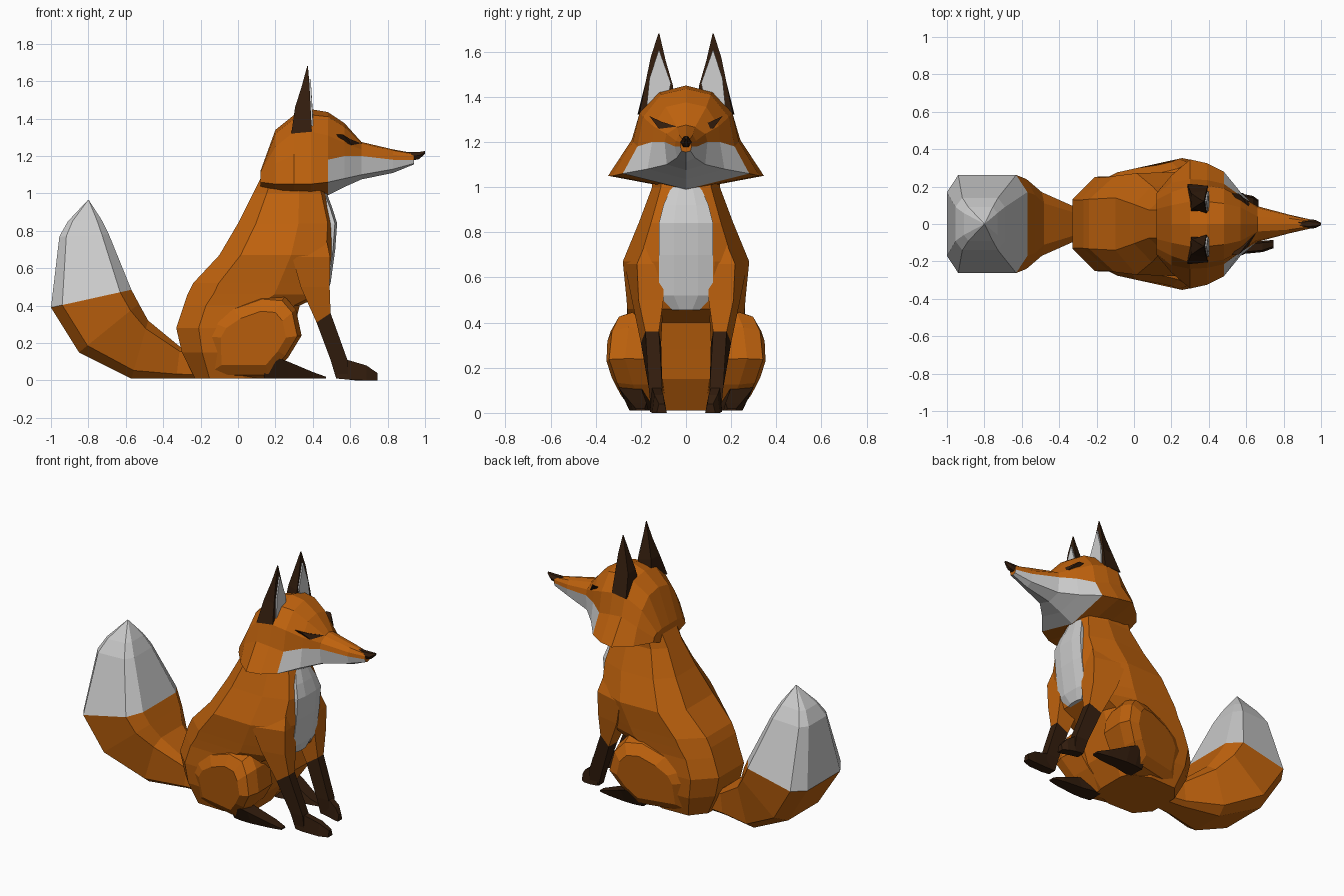
import bpy, bmesh
from math import sin, cos, pi
from mathutils import Vector


def material(name, rgb):
    m = bpy.data.materials.new(name)
    m.diffuse_color = (*rgb, 1)
    return m


ORANGE = material("orange_fur", (0.52, 0.122, 0.004))
DARK = material("dark_fur", (0.032, 0.012, 0.004))
WHITE = material("white_fur", (0.8, 0.8, 0.8))


def loft(name, rings, mats, pick=lambda i, j: 0):
    """Skin a list of equal-length point rings, cap both ends, flat shaded."""
    bm = bmesh.new()
    vs = [[bm.verts.new(p) for p in r] for r in rings]
    n = len(rings[0])
    for i in range(len(rings) - 1):
        for j in range(n):
            k = (j + 1) % n
            f = bm.faces.new((vs[i][j], vs[i][k], vs[i + 1][k], vs[i + 1][j]))
            f.material_index = pick(i, j)
    bm.faces.new(vs[0]).material_index = pick(0, 0)
    bm.faces.new(vs[-1]).material_index = pick(len(rings) - 2, 0)
    bmesh.ops.remove_doubles(bm, verts=bm.verts, dist=0.0005)
    bmesh.ops.recalc_face_normals(bm, faces=bm.faces)
    me = bpy.data.meshes.new(name)
    bm.to_mesh(me)
    bm.free()
    for m in mats:
        me.materials.append(m)
    ob = bpy.data.objects.new(name, me)
    bpy.context.collection.objects.link(ob)
    return ob


def pair(name, rings, mat):
    """Build a part on both sides of the y = 0 plane."""
    for side, s in (("left", 1), ("right", -1)):
        loft(f"{name}_{side}", [[(x, s * y, z) for x, y, z in r] for r in rings], [mat])


# Body: horizontal slices (z, back x, front x, half width)
slices = [(.01, -.23, .18, .20), (.15, -.30, .27, .25), (.28, -.33, .30, .26),
          (.40, -.29, .33, .255), (.46, -.27, .455, .26), (.52, -.24, .48, .265),
          (.67, -.10, .50, .28), (.84, .00, .505, .21), (1.0, .08, .465, .15),
          (1.11, .135, .42, .15)]
rings = []
for z, xb, xf, w in slices:
    d = xf - xb
    half = [(xf, .45 * w), (xf - .05 * d, .74 * w), (xf - .36 * d, w), (xb + .19 * d, .97 * w), (xb, .5 * w)]
    rings.append([(x, y, z) for x, y in half] + [(x, -y, z) for x, y in reversed(half)])
loft("body", rings, [ORANGE])

# White chest bib (z, front x, half width)
loft("chest_bib", [[(x - .06, w, z), (x - .012, w, z), (x, w * .45, z),
                    (x, -w * .45, z), (x - .012, -w, z), (x - .06, -w, z)]
                   for z, x, w in [(.455, .47, .06), (.52, .495, .12), (.70, .52, .12),
                                   (.84, .53, .12), (.92, .505, .10), (1.0, .475, .065)]], [WHITE])

# Head: half sections along x, from crown down to chin
head = [
    (.12, [(0, 1.12), (.08, 1.12), (.13, 1.11), (.16, 1.09), (.165, 1.06), (0, 1.00)]),
    (.20, [(0, 1.34), (.10, 1.32), (.17, 1.25), (.22, 1.16), (.26, 1.05), (0, .99)]),
    (.30, [(0, 1.42), (.12, 1.40), (.205, 1.33), (.24, 1.21), (.345, 1.05), (0, .985)]),
    (.39, [(0, 1.45), (.12, 1.42), (.205, 1.33), (.235, 1.20), (.325, 1.05), (0, .985)]),
    (.48, [(0, 1.435), (.11, 1.41), (.19, 1.31), (.215, 1.18), (.28, 1.06), (0, .99)]),
    (.57, [(0, 1.375), (.09, 1.355), (.145, 1.27), (.15, 1.20), (.17, 1.08), (0, 1.035)]),
    (.66, [(0, 1.275), (.04, 1.265), (.085, 1.235), (.095, 1.20), (.085, 1.10), (0, 1.075)]),
    (.83, [(0, 1.235), (.03, 1.23), (.045, 1.205), (.05, 1.18), (.04, 1.13), (0, 1.11)]),
    (.94, [(0, 1.215), (.015, 1.21), (.025, 1.20), (.025, 1.18), (.02, 1.16), (0, 1.155)])]
loft("head", [[(x, y, z) for y, z in h] + [(x, -y, z) for y, z in h[-2:0:-1]] for x, h in head],
     [ORANGE, WHITE], lambda i, j: int(i >= 4 and 3 <= j <= 6))

# Nose: hexagonal tapered tip (x, centre z, half width, half height)
loft("nose", [[(x, w * cos(a * pi / 3), c + h * sin(a * pi / 3)) for a in range(6)]
              for x, c, w, h in [(.88, 1.205, .018, .022), (.93, 1.198, .026, .026),
                                 (.97, 1.203, .022, .022), (1.0, 1.22, .006, .008)]], [DARK])

# Slanted eyes: thin slabs on the brow
eye = [(.652, .04, 1.268), (.595, .11, 1.29), (.555, .162, 1.315), (.605, .12, 1.258)]
pair("eye", [[(x - .03, y, z) for x, y, z in eye], [(x + .006, y, z) for x, y, z in eye]], DARK)

# Ears: dark shells with pale inner panels
pair("ear", [[(.395, .205, 1.33), (.395, .06, 1.39), (.30, .06, 1.36), (.285, .215, 1.32)],
             [(.388, .18, 1.46), (.388, .058, 1.45), (.31, .08, 1.46), (.305, .165, 1.46)],
             [(.382, .155, 1.58), (.382, .09, 1.56), (.34, .10, 1.57), (.34, .14, 1.57)],
             [(.374, .122, 1.68), (.374, .118, 1.68), (.37, .118, 1.68), (.37, .122, 1.68)]], DARK)
inner = [(.398, .175, 1.35), (.398, .08, 1.40), (.392, .067, 1.46), (.385, .12, 1.61), (.392, .162, 1.48)]
pair("inner_ear", [[(x - .01, y, z) for x, y, z in inner],
                   [(x + .004, y, z) for x, y, z in inner]], WHITE)


def zring(z, x0, x1, y0, y1, taper=0):
    return [(x0, y0, z), (x1, y0, z), (x1, y1 - taper, z), (x0, y1, z)]


def xring(x, z0, z1, y0, y1, t=.01):
    return [(x, y0, z0), (x, y1, z0), (x, y1 - t, z1), (x, y0 + abs(t), z1)]


# Front legs: orange shoulder and dark shin
elbow = [(.42, .11, .31), (.495, .12, .36), (.495, .18, .36), (.42, .20, .31)]
pair("shoulder", [zring(.82, .33, .46, .08, .19, .04), zring(.66, .29, .492, .10, .272, .055),
                  zring(.50, .335, .49, .10, .24, .03), elbow], ORANGE)
pair("front_shin", [elbow, zring(.11, .495, .585, .105, .165), zring(.01, .525, .59, .105, .155)], DARK)

# Front paws: the left one is drawn back
for side, s, tip in (("left", 1, .665), ("right", -1, .745)):
    m = .58 + (tip - .58) * .65
    loft(f"front_paw_{side}", [[(x, s * y, z) for x, y, z in r] for r in (
        xring(.53, .01, .10, .105, .16), xring(.585, .005, .11, .10, .16),
        xring(m, 0, .08, .09, .15), xring(tip, 0, .04, .085, .13))], [DARK])

# Haunches: side outline lofted outwards, shrunk to a rounded face, flared at the knee
outline = [(-.20, .01), (-.205, .24), (-.16, .32), (-.04, .40), (.13, .46), (.25, .45),
           (.31, .38), (.34, .24), (.27, .125), (.17, .01)]
rings = []
for y, k in [(.10, .97), (.225, 1), (.295, .9), (.32, .64)]:
    ring = []
    for px, pz in outline:
        dx, z = (px - .11) * k, .21 + (pz - .21) * k
        ring.append((.11 + dx, y + min(1, y * 4) * (.22 * dx - .32 * max(0, .2 - z) - .3 * max(0, z - .34)), z))
    rings.append(ring)
pair("haunch", rings, ORANGE)

# Hind feet, wider at the top than at the sole
pair("hind_foot", [xring(.14, .01, .05, .14, .24, -.02), xring(.20, .01, .125, .14, .25, -.055),
                   xring(.27, .01, .10, .155, .25, -.04), xring(.40, .01, .045, .165, .235, -.01),
                   xring(.47, .01, .02, .18, .22, -.003)], DARK)

# Tail: chamfered-square rings between a lower and an upper edge (x, z, x, z, half width)
shape = [(1, .65), (.72, 1), (-.72, 1), (-1, .65), (-1, -.65), (-.72, -1), (.72, -1), (1, -.65)]
rings = []
for x0, z0, x1, z1, w in [(-.18, .01, -.25, .16, .07), (-.33, .01, -.31, .18, .09),
                          (-.57, .01, -.48, .32, .17), (-.85, .15, -.53, .41, .24),
                          (-1.0, .39, -.57, .485, .262), (-.955, .77, -.69, .78, .14),
                          (-.91, .85, -.73, .86, .09), (-.802, .965, -.798, .965, .002)]:
    a, b = Vector((x0, 0, z0)), Vector((x1, 0, z1))
    mid, arm = (a + b) / 2, (b - a) / 2
    rings.append([mid + arm * u + Vector((0, w * v, 0)) for u, v in shape])
loft("tail", rings, [ORANGE, WHITE], lambda i, j: int(i >= 4))
